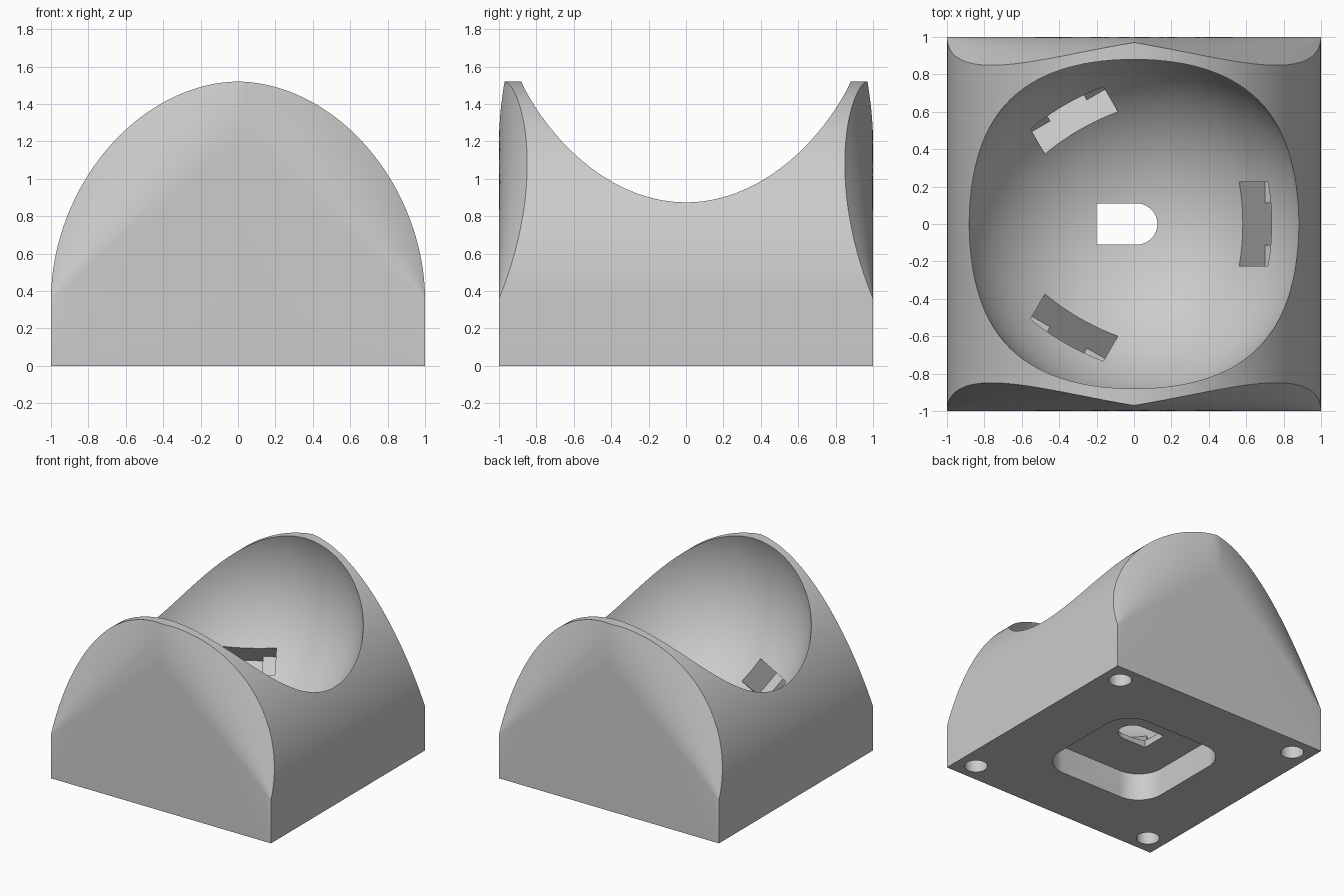
import bpy, bmesh
from math import sin, cos, pi, radians, hypot
from mathutils import Matrix, Vector

cube = bpy.data.objects.get("Cube")
if cube:
    bpy.data.objects.remove(cube, do_unlink=True)

SHOULDER, CROWN = 0.36, 1.52      # heights where the arch starts and peaks
BALL_Z, BALL_R = 1.195, 0.938     # spherical seat
SLOPE, FLARE = 0.83, 0.71         # end face rounding

grey = bpy.data.materials.new("warm_grey")
grey.use_nodes = True
colour = (0.6, 0.6, 0.6, 1)
grey.diffuse_color = colour
grey.node_tree.nodes["Principled BSDF"].inputs["Base Color"].default_value = colour


def make_object(name, bm):
    bmesh.ops.recalc_face_normals(bm, faces=bm.faces)
    mesh = bpy.data.meshes.new(name)
    bm.to_mesh(mesh)
    bm.free()
    mesh.materials.append(grey)
    obj = bpy.data.objects.new(name, mesh)
    bpy.context.collection.objects.link(obj)
    return obj


def arch(x):
    return SHOULDER + (CROWN - SHOULDER) * max(0, 1 - abs(x) ** 1.9) ** (1 / 1.9)


def inset(x, z):
    """Conical rounding of the end faces, fanning out of the shoulder corners."""
    dx, dz = 1 - abs(x), z - SHOULDER
    reach = hypot(dx, dz)
    t = (dz - SLOPE * dx) / hypot(1, SLOPE)
    return FLARE * t * t / reach if t > 0 and reach > 1e-5 else 0


def build_body():
    bm = bmesh.new()
    columns, rows = 80, 14
    rings = []
    for i in range(columns + 1):
        x = sin(pi * (i / columns - 0.5))
        low, high = SHOULDER + SLOPE * (1 - abs(x)), arch(x)
        heights = [0] + [low + (high - low) * j / rows for j in range(rows + 1)]
        front = [(x, inset(x, z) - 1, z) for z in heights]
        back = [(x, -y, z) for _, y, z in reversed(front)]
        rings.append([bm.verts.new(p) for p in front + back])
    for a, b in zip(rings, rings[1:]):
        for j in range(len(a)):
            k = (j + 1) % len(a)
            bm.faces.new((a[j], a[k], b[k], b[j]))
    for ring in (rings[0], rings[-1]):
        bm.faces.new(ring)
    bmesh.ops.remove_doubles(bm, verts=bm.verts, dist=1e-5)
    return make_object("body", bm)


def prism(name, profile, low, high, matrix=Matrix()):
    """Closed profile extruded along local z."""
    bm = bmesh.new()
    bottom = [bm.verts.new(matrix @ Vector((x, y, low))) for x, y in profile]
    top = [bm.verts.new(matrix @ Vector((x, y, high))) for x, y in profile]
    bm.faces.new(bottom)
    bm.faces.new(top)
    for i in range(len(profile)):
        k = (i + 1) % len(profile)
        bm.faces.new((bottom[i], bottom[k], top[k], top[i]))
    return make_object(name, bm)


def arc(cx, cy, r, start, end, steps):
    angles = [radians(start + (end - start) * i / steps) for i in range(steps + 1)]
    return [(cx + r * cos(a), cy + r * sin(a)) for a in angles]


body = build_body()
cutters = []

# Spherical seat
bm = bmesh.new()
bmesh.ops.create_uvsphere(bm, u_segments=128, v_segments=64, radius=BALL_R,
                          matrix=Matrix.Translation((0, 0, BALL_Z)))
cutters.append(make_object("seat_cutter", bm))

# Rounded square recess underneath
rounded = []
for i, (sx, sy) in enumerate([(1, 1), (-1, 1), (-1, -1), (1, -1)]):
    rounded += arc(sx * 0.28, sy * 0.28, 0.22, i * 90, i * 90 + 90, 12)
    # Screw hole at the same corner
    hole = arc(sx * 0.845, sy * 0.845, 0.087, 0, 360, 32)[:-1]
    cutters.append(prism("screw_hole_cutter", hole, -0.1, 0.16))
cutters.append(prism("recess_cutter", rounded, -0.1, 0.226))

# Sensor window through the floor
window = [(-0.2, -0.11)] + arc(0.015, 0.11 - 0.11, 0.11, -90, 90, 20) + [(-0.2, 0.11)]
cutters.append(prism("window_cutter", window, 0.1, 0.5))

# Three stepped roller pockets, pointing 45 degrees down from the ball centre
pocket = [(0.7, -0.225), (1.1, -0.225), (1.1, -0.113), (1.2, -0.113),
          (1.2, 0.113), (1.1, 0.113), (1.1, 0.225), (0.7, 0.225)]
for turn in (0, 120, 240):
    place = (Matrix.Translation((0, 0, BALL_Z)) @ Matrix.Rotation(radians(turn), 4, "Z")
             @ Matrix.Rotation(radians(45), 4, "Y"))
    cutters.append(prism("pocket_cutter", pocket, -0.109, 0.109, place))

# Cut everything out of the body
bpy.ops.object.select_all(action="DESELECT")
bpy.context.view_layer.objects.active = body
body.select_set(True)
for cutter in cutters:
    cutter.hide_render = True
    mod = body.modifiers.new("cut", "BOOLEAN")
    mod.operation = "DIFFERENCE"
    mod.solver = "EXACT"
    mod.object = cutter
    bpy.ops.object.modifier_apply(modifier=mod.name)
    bpy.data.objects.remove(cutter, do_unlink=True)

bpy.ops.object.shade_smooth_by_angle(angle=radians(25))
